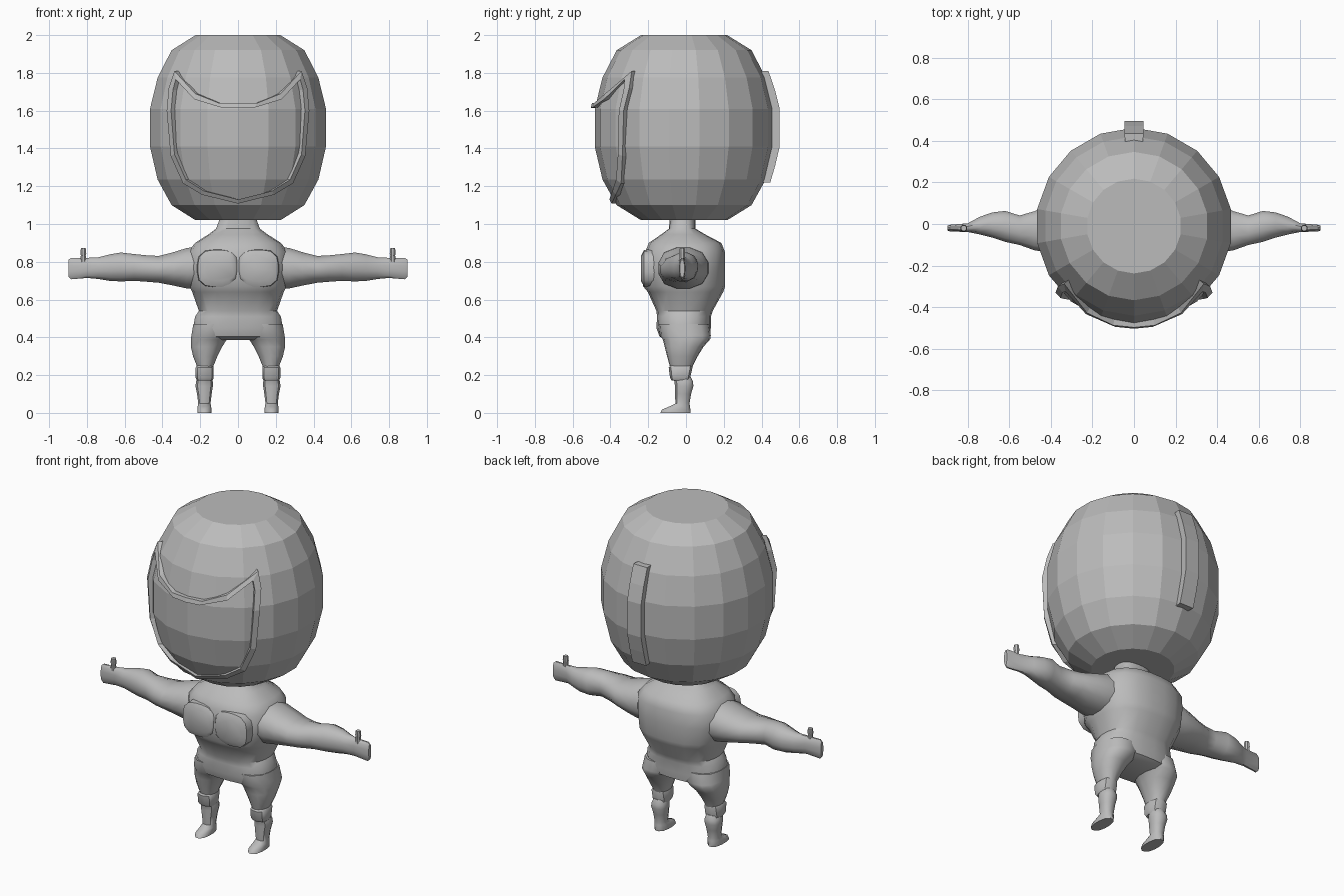
import bpy, bmesh, math

grey = bpy.data.materials.new("plain grey")
grey.diffuse_color = (0.5, 0.5, 0.5, 1)


def tube(name, loops, closed=False, smooth=None):
    """Skin a list of equal point loops; cap the ends or join them."""
    bm = bmesh.new()
    rows = [[bm.verts.new(p) for p in loop] for loop in loops]
    n = len(rows[0])
    pairs = list(zip(rows, rows[1:])) + ([(rows[-1], rows[0])] if closed else [])
    for a, b in pairs:
        for i in range(n):
            j = (i + 1) % n
            bm.faces.new((a[i], a[j], b[j], b[i]))
    if not closed:
        bm.faces.new(rows[0])
        bm.faces.new(rows[-1])
    bmesh.ops.recalc_face_normals(bm, faces=bm.faces)
    me = bpy.data.meshes.new(name)
    bm.to_mesh(me)
    bm.free()
    me.materials.append(grey)
    if smooth:
        me.polygons.foreach_set("use_smooth", [True] * len(me.polygons))
        me.set_sharp_from_angle(angle=math.radians(smooth))
    ob = bpy.data.objects.new(name, me)
    bpy.context.collection.objects.link(ob)
    return ob


def section(a0, a1, b0, b1, n, power):
    """Rounded-box outline between two extents."""
    pts = []
    for i in range(n):
        t = 2 * math.pi * (i + 0.5) / n
        c, s = math.cos(t), math.sin(t)
        k = (abs(c) ** power + abs(s) ** power) ** (-1 / power)
        m = max(abs(math.cos(math.pi / n)), 0.97)
        pts.append(((a0 + a1) / 2 + (a1 - a0) / 2 * c * k / m,
                    (b0 + b1) / 2 + (b1 - b0) / 2 * s * k / m))
    return pts


def loft(name, rows, axis="z", side=1, n=16, power=2.5, smooth=40):
    loops = []
    for t, a0, a1, b0, b1 in rows:
        pts = section(a0, a1, b0, b1, n, power)
        if axis == "z":
            loops.append([(side * a, b, t) for a, b in pts])
        else:
            loops.append([(side * t, a, b) for a, b in pts])
    return tube(name, loops, smooth=smooth)


# Faceted helmet head, 18 sides
PROFILE = [(1.02, .228), (1.10, .357), (1.235, .432), (1.41, .473),
           (1.61, .473), (1.775, .432), (1.92, .357), (2.0, .228)]
CY, SIDES = -0.01, 18
tube("head", [[(r * math.cos(math.radians(10 + 20 * i)),
                CY + r * math.sin(math.radians(10 + 20 * i)), z)
               for i in range(SIDES)] for z, r in PROFILE])


def head_radius(z):
    for (z0, r0), (z1, r1) in zip(PROFILE, PROFILE[1:]):
        if z <= z1:
            return r0 + (r1 - r0) * (z - z0) / (z1 - z0)
    return PROFILE[-1][1]


def on_head(x, z, off, front=-1):
    """Point over the head surface, lifted by off."""
    r = head_radius(z)
    t = math.asin(x / (r + 0.02))
    return ((r + off) * math.sin(t), CY + front * (r + off) * math.cos(t), z)


# Raised visor rim: outer and inner outlines, mirrored
OUTER = [(0, 1.64), (.1, 1.64), (.225, 1.69), (.335, 1.81), (.365, 1.72), (.376, 1.6),
         (.355, 1.36), (.29, 1.215), (.19, 1.155), (0, 1.108)]
INNER = [(0, 1.615), (.09, 1.617), (.23, 1.66), (.328, 1.765), (.343, 1.71), (.353, 1.6),
         (.335, 1.37), (.275, 1.235), (.18, 1.175), (0, 1.13)]
path = list(zip(OUTER, INNER))
path += [((-a[0], a[1]), (-b[0], b[1])) for a, b in path[-2:0:-1]]
tube("visor_rim", [[on_head(*o, -.03), on_head(*o, .022), on_head(*i, .022), on_head(*i, -.03)]
                   for o, i in path], closed=True)

# Raised strip down the back of the head
tube("back_strip", [[on_head(-.045, z, -.03, 1), on_head(-.045, z, .035, 1),
                     on_head(.045, z, .035, 1), on_head(.045, z, -.03, 1)]
                    for z in (1.22, 1.31, 1.41, 1.51, 1.61, 1.71, 1.81)])

# Torso with neck, chest, waist and hips
loft("torso", [(.385, -.16, .16, -.09, .09), (.405, -.235, .235, -.14, .125),
               (.45, -.235, .235, -.155, .13), (.51, -.225, .225, -.152, .13),
               (.54, -.205, .205, -.155, .14), (.64, -.24, .24, -.20, .195),
               (.67, -.255, .255, -.225, .205), (.77, -.27, .27, -.225, .205),
               (.85, -.265, .265, -.215, .205), (.90, -.225, .225, -.195, .185),
               (.945, -.155, .155, -.13, .10), (.975, -.115, .115, -.09, .05),
               (1.03, -.095, .095, -.085, .05)], n=20, power=2.7)

for side, tag in ((1, "left"), (-1, "right")):
    # Chest plate bulge beside the centre groove
    loops = []
    for y, inset in ((-.16, 0), (-.222, .004), (-.238, .035)):
        loops.append([(side * a, y, b) for a, b in
                      section(.002 + inset * .4, .215 - inset, .665 + inset, .865 - inset, 16, 3.2)])
    tube(tag + "_chest", loops, smooth=50)

    # Arm tapering through elbow and forearm to a thin hand
    loft(tag + "_arm", [(.18, -.14, .12, .66, .88), (.27, -.145, .115, .66, .872),
                        (.34, -.14, .105, .675, .85), (.42, -.135, .085, .69, .83),
                        (.48, -.125, .06, .695, .833), (.55, -.10, .04, .70, .84),
                        (.62, -.085, .062, .697, .848), (.68, -.065, .055, .70, .838),
                        (.74, -.05, .035, .71, .823), (.80, -.038, .003, .715, .82),
                        (.885, -.036, -.004, .708, .82), (.897, -.032, -.008, .72, .81)],
         axis="x", side=side, n=12, power=2.4)

    # Thumb
    loft(tag + "_thumb", [(.80, .803, .836, -.036, -.004), (.835, .806, .832, -.034, -.006),
                          (.845, .803, .835, -.036, -.004), (.872, .806, .832, -.033, -.007)],
         side=side, n=8)

    # Thigh
    loft(tag + "_thigh", [(.47, .02, .235, -.14, .12), (.41, .04, .245, -.135, .128),
                          (.39, .06, .248, -.12, .125), (.35, .085, .248, -.11, .09),
                          (.30, .11, .237, -.098, .06), (.25, .13, .218, -.085, .035),
                          (.23, .135, .212, -.08, .03)], side=side, n=14)

    # Knee band
    loft(tag + "_knee", [(.25, .136, .216, -.082, .03), (.24, .13, .223, -.09, .033),
                         (.185, .13, .223, -.083, .02), (.172, .136, .216, -.075, .02)],
         side=side, n=12, power=3.2)

    # Shin and foot
    loft(tag + "_shin", [(.19, .14, .213, -.07, .025), (.165, .134, .222, -.06, .037),
                         (.14, .134, .224, -.058, .038), (.10, .14, .216, -.058, .026),
                         (.05, .146, .21, -.055, .018), (.035, .143, .213, -.085, .02),
                         (.018, .141, .215, -.125, .022), (0, .141, .215, -.135, .022)],
         side=side, n=12)
